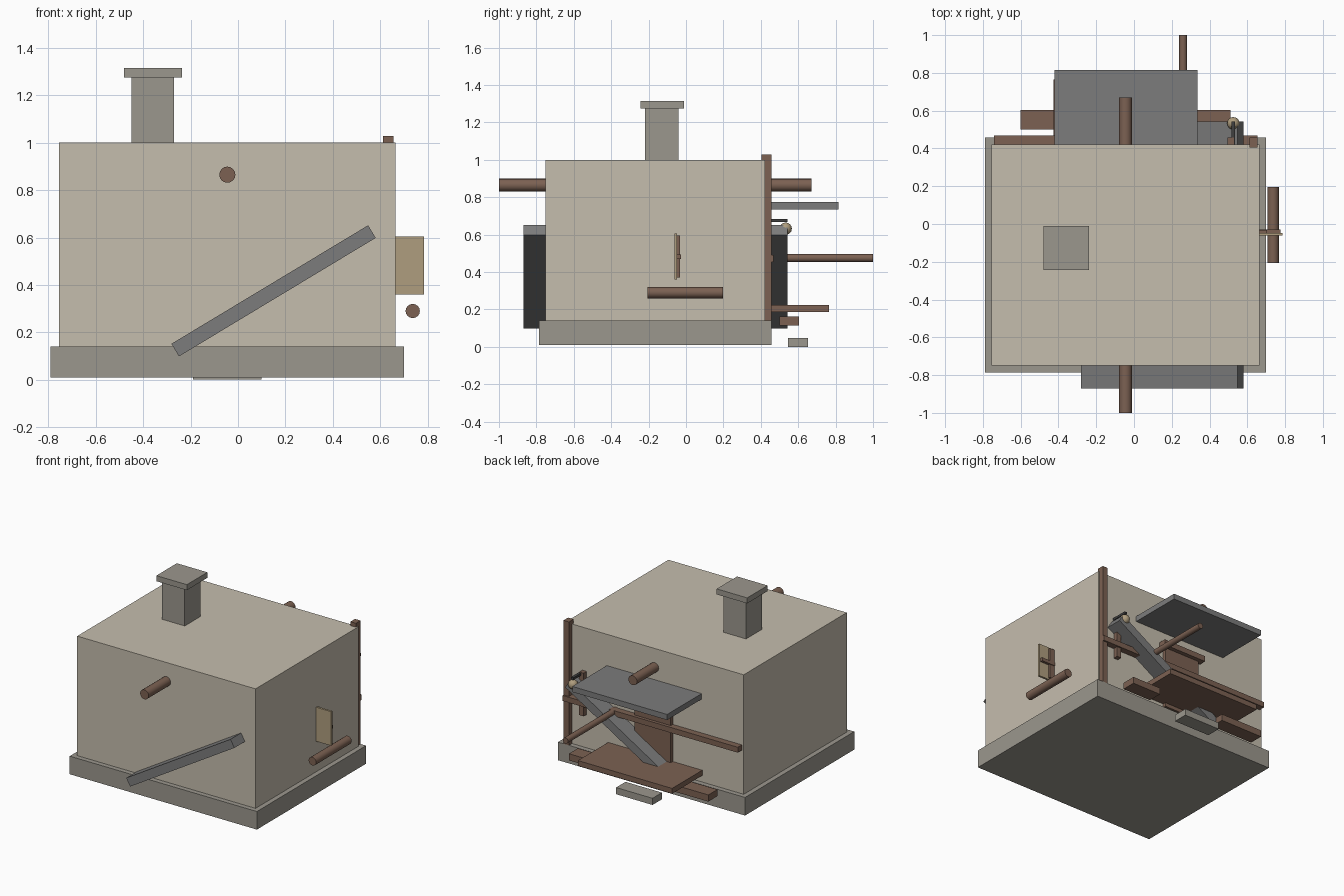
import bpy, math

if "Cube" in bpy.data.objects:
    bpy.data.objects.remove(bpy.data.objects["Cube"])

def mat(name, c):
    m = bpy.data.materials.new(name)
    m.diffuse_color = (*c, 1)
    m.use_nodes = True
    m.node_tree.nodes["Principled BSDF"].inputs["Base Color"].default_value = m.diffuse_color
    return m

WALL = mat("plaster", (0.56, 0.51, 0.42))
STONE = mat("stone", (0.33, 0.31, 0.27))
SLATE = mat("slate", (0.20, 0.20, 0.20))
WOOD = mat("wood", (0.20, 0.12, 0.085))
TAN = mat("pale_wood", (0.43, 0.34, 0.21))
IRON = mat("iron", (0.05, 0.05, 0.05))

def box(name, x, y, z, m):
    """Box from (min, max) ranges."""
    bpy.ops.mesh.primitive_cube_add(size=1, location=[sum(r) / 2 for r in (x, y, z)])
    o = bpy.context.object
    o.name = name
    o.scale = [r[1] - r[0] for r in (x, y, z)]
    bpy.ops.object.transform_apply(location=False, rotation=False)
    o.data.materials.append(m)
    return o

def rod(name, x, z, r, y0, y1, m):
    """Round pole running along y."""
    bpy.ops.mesh.primitive_cylinder_add(vertices=16, radius=r, depth=y1 - y0,
        location=(x, (y0 + y1) / 2, z), rotation=(math.pi / 2, 0, 0))
    o = bpy.context.object
    o.name = name
    o.data.materials.append(m)
    bpy.ops.object.shade_smooth_by_angle()

# Building mass, plinth and chimney
box("plinth", (-0.79, 0.70), (-0.785, 0.457), (0.01, 0.14), STONE)
box("house_body", (-0.755, 0.665), (-0.75, 0.422), (0.14, 1.0), WALL)
box("chimney", (-0.45, -0.27), (-0.22, -0.04), (0.98, 1.275), STONE)
box("chimney_cap", (-0.48, -0.237), (-0.243, -0.01), (1.275, 1.315), STONE)

# Sloping beam passing through the house
a, b = (-0.265, 0.125), (0.565, 0.625)
length = math.dist(a, b)
beam = box("sloping_beam", (-length / 2, length / 2), (-0.87, 0.543), (-0.031, 0.031), SLATE)
beam.location.x, beam.location.z = (a[0] + b[0]) / 2, (a[1] + b[1]) / 2
beam.rotation_euler.y = -math.atan2(b[1] - a[1], b[0] - a[0])

# Round poles
rod("ridge_pole", -0.045, 0.865, 0.034, -1.0, 0.67, WOOD)
rod("back_pole", 0.26, 0.475, 0.021, 0.40, 1.0, WOOD)
rod("side_pole", 0.737, 0.29, 0.03, -0.207, 0.197, WOOD)

# Side shutter with battens
box("shutter", (0.64, 0.785), (-0.062, -0.047), (0.36, 0.605), TAN)
box("shutter_upright", (0.665, 0.705), (-0.047, -0.033), (0.37, 0.595), WOOD)
box("shutter_batten", (0.665, 0.775), (-0.047, -0.028), (0.47, 0.495), WOOD)

# Back wall timber
box("corner_post", (0.612, 0.655), (0.405, 0.457), (0.14, 1.028), WOOD)
box("wall_rail", (-0.74, 0.655), (0.40, 0.468), (0.453, 0.492), WOOD)

# Back door, canopy and porch
box("door", (-0.19, 0.10), (0.41, 0.445), (0.16, 0.64), WOOD)
box("door_lintel", (-0.22, 0.13), (0.41, 0.475), (0.61, 0.65), WOOD)
box("canopy", (-0.42, 0.335), (0.41, 0.815), (0.735, 0.775), SLATE)
box("porch_deck", (-0.425, 0.325), (0.42, 0.765), (0.187, 0.225), WOOD)
for side, x in (("left", (-0.60, -0.26)), ("right", (0.28, 0.51))):
    box("porch_bearer_" + side, x, (0.50, 0.603), (0.115, 0.163), WOOD)
box("door_step", (-0.19, 0.10), (0.545, 0.652), (0.0, 0.048), STONE)

# Lantern on its bracket
box("lantern_post", (0.495, 0.53), (0.41, 0.457), (0.38, 0.69), WOOD)
box("lantern_arm", (0.516, 0.536), (0.42, 0.543), (0.668, 0.685), IRON)
bpy.ops.mesh.primitive_uv_sphere_add(segments=16, ring_count=8, radius=0.033, location=(0.526, 0.533, 0.632))
bpy.context.object.name = "lantern"
bpy.context.object.data.materials.append(TAN)
bpy.ops.object.shade_smooth_by_angle()
